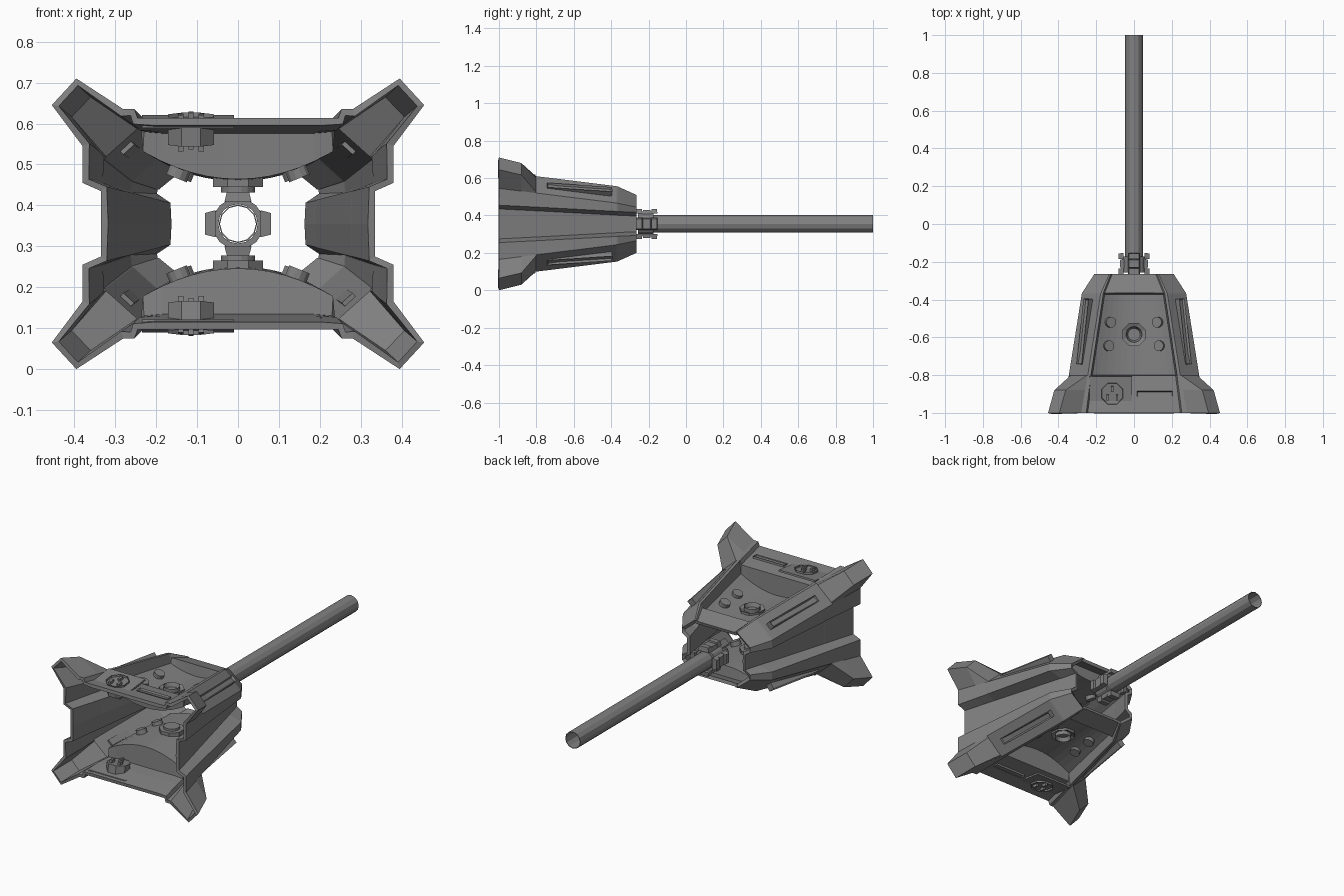
import bpy, bmesh, math
from mathutils import Vector, Matrix

cube = bpy.data.objects.get("Cube")
if cube:
    bpy.data.objects.remove(cube)

MID = 0.355  # height of the symmetry plane

grey = bpy.data.materials.new("mid_grey")
grey.use_nodes = True
grey.diffuse_color = (0.22, 0.22, 0.22, 1)
grey.node_tree.nodes["Principled BSDF"].inputs["Base Color"].default_value = grey.diffuse_color


def finish(bm, name, mirror="", thick=0):
    """Make an object whose origin is on the symmetry planes."""
    bmesh.ops.recalc_face_normals(bm, faces=bm.faces)
    me = bpy.data.meshes.new(name)
    bm.to_mesh(me)
    bm.free()
    ob = bpy.data.objects.new(name, me)
    ob.location.z = MID
    bpy.context.collection.objects.link(ob)
    me.materials.append(grey)
    if mirror:
        m = ob.modifiers.new("mirror", 'MIRROR')
        m.use_axis = ["X" in mirror, False, "Z" in mirror]
        m.merge_threshold = 0.0005
    if thick:
        s = ob.modifiers.new("thickness", 'SOLIDIFY')
        s.thickness = thick
        s.offset = -1
    return ob


def frame(origin, along, normal):
    n = Vector(normal).normalized()
    a = Vector(along)
    a = (a - n * a.dot(n)).normalized()
    m = Matrix((a, n.cross(a), n)).transposed().to_4x4()
    m.translation = Vector(origin)
    return m


def box(bm, size, mat):
    r = bmesh.ops.create_cube(bm, size=1, matrix=mat @ Matrix.Diagonal((*size, 1)))
    return r["verts"]


def sink(bm, verts, normal, rim, depth):
    """Inset the face that points along normal and push it in."""
    n = Vector(normal).normalized()
    faces = {f for v in verts for f in v.link_faces}
    for f in faces:
        f.normal_update()
    top = max(faces, key=lambda f: f.normal.dot(n))
    bmesh.ops.inset_region(bm, faces=[top], thickness=rim, use_even_offset=True)
    bmesh.ops.translate(bm, verts=top.verts, vec=-n * depth)


def cyl(bm, r, depth, mat, sides=8):
    mat = mat @ Matrix.Rotation(math.pi / sides, 4, 'Z')
    return bmesh.ops.create_cone(bm, cap_ends=True, segments=sides, radius1=r,
                                 radius2=r, depth=depth, matrix=mat)["verts"]


# Hull shell: one quarter lofted along y, then mirrored
# y, outer x, top z, panel half width, recess x, recess z, floor middle, floor edge
STATIONS = [
    (-1.0, 0.38, 0.28, 0.245, 0.335, 0.1, None, None),
    (-0.88, 0.359, 0.265, 0.23, 0.31, 0.094, None, None),
    (-0.803, 0.345, 0.255, 0.22, 0.294, 0.09, None, None),
    (-0.8, 0.345, 0.255, 0.22, 0.293, 0.09, 0.122, 0.185),
    (-0.373, 0.277, 0.202, 0.155, 0.204, 0.067, 0.118, 0.15),
    (-0.365, 0.275, 0.2, 0.155, 0.202, 0.066, None, None),
    (-0.265, 0.21, 0.155, 0.115, 0.18, 0.062, None, None),
]
FINS = {-1.0: ((0.455, 0.29), (0.395, 0.355)), -0.88: ((0.422, 0.262), (0.362, 0.325))}
COLUMNS = 6


def quarter(y, ox, tz, px, sx, sz, mid, edge):
    low = Vector((ox, tz - (0.09 if y < -0.3 else 0.065)))
    high = Vector((ox - (0.1 if y < -0.3 else 0.08), tz))
    tips = FINS.get(y, (low.lerp(high, 0.08), low.lerp(high, 0.92)))
    pts = [(sx, 0), (sx, sz - 0.02), (ox, sz), low, *tips, high, (px + 0.008, tz)]
    flat = tz - (0.022 if y < -0.3 else 0.004)
    for i in range(COLUMNS, -1, -1):
        f = i / COLUMNS
        z = flat if mid is None else mid + (edge - mid) * f * f
        pts.append((px * f, z))
    return [(x, y, z) for x, z in pts]


bm = bmesh.new()
rings = [[bm.verts.new(p) for p in quarter(*s)] for s in STATIONS]
for a, b in zip(rings, rings[1:]):
    for i in range(len(a) - 1):
        bm.faces.new((a[i], a[i + 1], b[i + 1], b[i]))
finish(bm, "hull_shell", "XZ", 0.018)

# Long slots on the four slanted corners
bm = bmesh.new()
out = Vector((0.67, 0.12, 0.74))
m = frame((0.2605, -0.57, 0.183), (-0.16, 1, -0.125), out)
v = box(bm, (0.35, 0.036, 0.036), m)
sink(bm, v, m.col[2].to_3d(), 0.006, 0.012)
finish(bm, "corner_slots", "XZ")

# Front deck: slot on one side, socket plate on the other
slope = (0, -0.12, 1)
bm = bmesh.new()
m = frame((0.11, -0.9, 0.242), (1, 0, 0), slope)
v = box(bm, (0.19, 0.032, 0.022), m)
sink(bm, v, m.col[2].to_3d(), 0.005, 0.01)
finish(bm, "deck_slot", "Z")

bm = bmesh.new()
m = frame((-0.122, -0.895, 0.25), (1, 0, 0), slope)
box(bm, (0.225, 0.18, 0.01), m)
finish(bm, "socket_plate", "Z")

bm = bmesh.new()
m = frame((-0.115, -0.895, 0.23), (1, 0, 0), slope)
v = cyl(bm, 0.061, 0.07, m)
sink(bm, v, m.col[2].to_3d(), 0.008, 0.05)
for x, y in ((-0.025, -0.02), (0.025, -0.02), (0, 0.025)):
    box(bm, (0.013, 0.03, 0.09), m @ Matrix.Translation((x, y, -0.005)))
finish(bm, "socket", "Z")

# Ringed boss and studs through the sunken floor
bm = bmesh.new()
m = Matrix.Translation((0, -0.585, 0.112))
v = cyl(bm, 0.066, 0.045, m)
sink(bm, v, (0, 0, 1), 0.022, 0.01)
v = cyl(bm, 0.042, 0.07, m, 16)
sink(bm, v, (0, 0, 1), 0.012, 0.03)
finish(bm, "floor_boss", "Z")

bm = bmesh.new()
for x, y in ((0.13, -0.52), (0.14, -0.645)):
    cyl(bm, 0.028, 0.055, frame((x, y, 0.137), (0, 1, 0), (-0.4, 0, 1)), 12)
finish(bm, "floor_studs", "XZ")

# Hollow barrel
along_y = Matrix.Rotation(-math.pi / 2, 4, 'X')
bm = bmesh.new()
bmesh.ops.create_cone(bm, cap_ends=False, segments=12, radius1=0.047, radius2=0.047,
                      depth=1.25, matrix=Matrix.Translation((0, 0.375, 0)) @ along_y)
finish(bm, "barrel", thick=0.003)

# Collar ring and four clamp lugs
bm = bmesh.new()
bmesh.ops.create_cone(bm, cap_ends=False, segments=16, radius1=0.063, radius2=0.063,
                      depth=0.085, matrix=Matrix.Translation((0, -0.215, 0)) @ along_y)
finish(bm, "collar_ring", thick=0.015)

bm = bmesh.new()
for k in range(4):
    turn = Matrix.Rotation(k * math.pi / 2, 4, 'Y')
    for y, length, r in ((-0.25, 0.035, 0.068), (-0.21, 0.05, 0.062), (-0.17, 0.035, 0.068)):
        v = box(bm, (0.066, length, 0.026), turn @ Matrix.Translation((0, y, r)))
        # narrow the outer side of each lug
        inv = turn.inverted()
        for p in v:
            q = inv @ p.co
            if q.z > r:
                q.x *= 0.8
                q.y = y + (q.y - y) * 0.8
                p.co = turn @ q
finish(bm, "collar_lugs")
